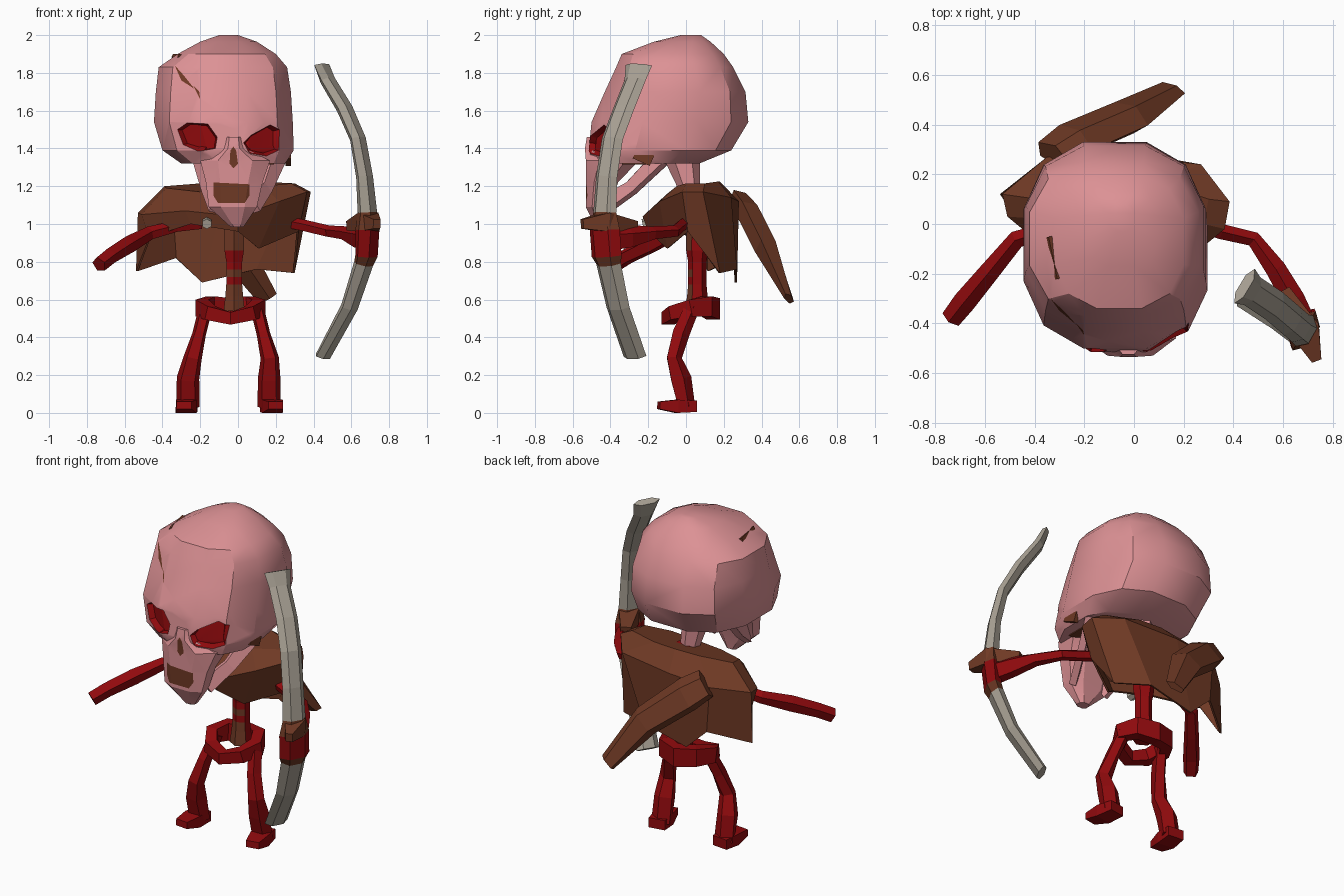
import bpy, bmesh, math
from mathutils import Vector

if "Cube" in bpy.data.objects:
    bpy.data.objects.remove(bpy.data.objects["Cube"])

COLOURS = {"pink_bone": (0.72, 0.285, 0.30), "red_bone": (0.28, 0.003, 0.004),
           "brown_cloth": (0.158, 0.041, 0.018), "grey_bone": (0.40, 0.36, 0.30)}
MATS = []
for key, c in COLOURS.items():
    m = bpy.data.materials.new(key)
    m.diffuse_color = (*c, 1)
    m.use_nodes = True
    m.node_tree.nodes["Principled BSDF"].inputs["Base Color"].default_value = m.diffuse_color
    MATS.append(m)
PINK, RED, BROWN, GREY = range(4)


def finish(bm, name, mat=None, smooth=None):
    bmesh.ops.recalc_face_normals(bm, faces=bm.faces)
    if mat is not None:
        for f in bm.faces:
            f.material_index = mat
    me = bpy.data.meshes.new(name)
    bm.to_mesh(me)
    bm.free()
    for m in MATS:
        me.materials.append(m)
    ob = bpy.data.objects.new(name, me)
    bpy.context.collection.objects.link(ob)
    if smooth:
        bpy.ops.object.select_all(action='DESELECT')
        ob.select_set(True)
        bpy.context.view_layer.objects.active = ob
        bpy.ops.object.shade_smooth_by_angle(angle=math.radians(smooth))
    return ob


def skin(rings, closed=False, caps=True):
    """Bridge rings of points with quads."""
    bm = bmesh.new()
    vs = [[bm.verts.new(p) for p in r] for r in rings]
    n = len(vs[0])
    for i in range(len(vs) if closed else len(vs) - 1):
        a, b = vs[i], vs[(i + 1) % len(vs)]
        for j in range(n):
            k = (j + 1) % n
            bm.faces.new((a[j], a[k], b[k], b[j]))
    if caps and not closed:
        bm.faces.new(vs[0])
        bm.faces.new(vs[-1])
    return bm


def tube(path, hint, sides=5, closed=False):
    """Limb through (x, y, z, half_along_hint, half_across)."""
    pts = [Vector(p[:3]) for p in path]
    n, rings = len(pts), []
    for i, p in enumerate(path):
        a = pts[(i - 1) % n] if closed else pts[max(i - 1, 0)]
        b = pts[(i + 1) % n] if closed else pts[min(i + 1, n - 1)]
        t = (b - a).normalized()
        h = Vector(hint)
        u = (h - t * h.dot(t)).normalized()
        v = t.cross(u)
        s, ph = (1.41, math.pi / 4) if sides == 4 else (1.08, 0)
        rings.append([pts[i] + u * p[3] * s * math.cos(ph + math.tau * k / sides)
                      + v * p[4] * s * math.sin(ph + math.tau * k / sides)
                      for k in range(sides)])
    return skin(rings, closed)


def level_loft(levels, sides, power):
    """Horizontal rounded rings given as (z, left, right, front, back)."""
    norm = math.cos(math.pi / sides) ** power

    def sp(v):
        return math.copysign(abs(v) ** power, v) / norm
    rings = []
    for z, xl, xr, yf, yb in levels:
        ang = [math.tau * (k + 0.5) / sides for k in range(sides)]
        rings.append([((xl + xr) / 2 + (xr - xl) / 2 * sp(math.cos(a)),
                       (yf + yb) / 2 + (yb - yf) / 2 * sp(math.sin(a)), z) for a in ang])
    bm = skin(rings)
    bmesh.ops.recalc_face_normals(bm, faces=bm.faces)
    bmesh.ops.triangulate(bm, faces=bm.faces)
    return bm


def cut_patch(bm, poly, mat, depth=0.0, back=-0.05):
    """Cut a convex (x, z) outline into the front faces, colour it and recess it."""
    cx = sum(p[0] for p in poly) / len(poly)
    cz = sum(p[1] for p in poly) / len(poly)
    lo = (min(p[0] for p in poly), min(p[1] for p in poly))
    hi = (max(p[0] for p in poly), max(p[1] for p in poly))
    edges = []
    for (x0, z0), (x1, z1) in zip(poly, poly[1:] + poly[:1]):
        no = Vector((z1 - z0, 0, x0 - x1)).normalized()
        co = Vector((x0, 0, z0))
        if no.dot(Vector((cx, 0, cz)) - co) < 0:
            no = -no
        edges.append((co, no))
    for co, no in edges:
        faces = []
        for f in bm.faces:
            xs, zs = [v.co.x for v in f.verts], [v.co.z for v in f.verts]
            if (f.calc_center_median().y < back and f.normal.y < 0 and max(xs) > lo[0]
                    and min(xs) < hi[0] and max(zs) > lo[1] and min(zs) < hi[1]):
                faces.append(f)
        geom = set(faces)
        for f in faces:
            geom.update(f.edges)
            geom.update(f.verts)
        bmesh.ops.bisect_plane(bm, geom=list(geom), dist=1e-5, plane_co=co, plane_no=no)
        bm.normal_update()
    inside = []
    for f in bm.faces:
        c = f.calc_center_median()
        if c.y < back and f.normal.y < 0 and all(no.dot(c - co) > 0 for co, no in edges):
            f.material_index = mat
            inside.append(f)
    if depth and inside:
        rim = bmesh.ops.inset_region(bm, faces=inside, thickness=0.008, depth=-depth,
                                     use_even_offset=False)
        for f in rim["faces"]:
            f.material_index = mat
        bm.normal_update()


# Skull with eye sockets and a crack
skull = level_loft([(2.0, -0.10, 0.0, -0.03, 0.08), (1.965, -0.20, 0.10, -0.17, 0.13),
                    (1.90, -0.32, 0.20, -0.34, 0.20), (1.83, -0.42, 0.26, -0.37, 0.25),
                    (1.70, -0.435, 0.28, -0.43, 0.315), (1.54, -0.445, 0.29, -0.50, 0.33),
                    (1.39, -0.40, 0.295, -0.515, 0.24), (1.32, -0.30, 0.25, -0.49, 0.07)], 12, 0.8)
cut_patch(skull, [(-0.32, 1.50), (-0.29, 1.42), (-0.21, 1.385), (-0.12, 1.40),
                  (-0.11, 1.46), (-0.16, 1.53), (-0.27, 1.535)], RED, 0.035)
cut_patch(skull, [(0.03, 1.43), (0.06, 1.375), (0.15, 1.36), (0.215, 1.39),
                  (0.22, 1.50), (0.17, 1.525), (0.07, 1.47)], RED, 0.035)
cut_patch(skull, [(-0.335, 1.84), (-0.30, 1.76), (-0.23, 1.715), (-0.29, 1.79)], BROWN)
cut_patch(skull, [(-0.235, 1.73), (-0.2, 1.66), (-0.205, 1.70)], BROWN)
finish(skull, "skull", smooth=30)
finish(tube([(-0.335, -0.05, 1.885, .015, .01), (-0.30, -0.22, 1.885, .015, .01)],
            (1, 0, -0.5), 4), "crown_crack", BROWN)

# Muzzle with nose hole and open mouth
muzzle = level_loft([(1.46, -0.07, 0.025, -0.525, -0.4), (1.40, -0.085, 0.04, -0.535, -0.4),
                     (1.335, -0.20, 0.17, -0.53, -0.25),
                     (1.22, -0.17, 0.13, -0.53, -0.36), (1.09, -0.155, 0.10, -0.53, -0.40),
                     (0.985, -0.04, 0.03, -0.48, -0.42)], 8, 0.8)
cut_patch(muzzle, [(-0.045, 1.32), (-0.025, 1.295), (0.0, 1.32), (-0.01, 1.39),
                   (-0.025, 1.41), (-0.04, 1.39)], BROWN, 0.0, -0.3)
cut_patch(muzzle, [(-0.105, 1.11), (0.035, 1.11), (0.06, 1.15), (0.06, 1.21),
                   (-0.13, 1.22), (-0.13, 1.15)], BROWN, 0.0, -0.3)
finish(muzzle, "muzzle", smooth=25)

# Jaw struts, cheek hollow, palate and neck stub
for side, x0, x1 in (("left", -0.12, -0.2), ("right", 0.08, 0.21)):
    finish(tube([(x0, -0.43, 1.10, 0.045, 0.02), ((x0 + x1) / 2, -0.29, 1.19, 0.035, 0.02),
                 (x1, -0.13, 1.35, 0.045, 0.02)], (0, 0.5, 1), 4), side + "_jaw", PINK)
finish(tube([(0.266, -0.27, 1.375, 0.03, 0.014), (0.266, -0.18, 1.335, 0.03, 0.014)],
            (0, 0, 1), 4), "cheek_hollow", BROWN)
finish(tube([(0.1, -0.34, 1.318, 0.09, 0.004), (0.1, -0.16, 1.318, 0.09, 0.004)],
            (1, 0, 0), 4), "palate", BROWN)
finish(tube([(-0.06, -0.02, 1.36, 0.09, 0.07), (-0.04, 0.02, 1.18, 0.05, 0.05)],
            (0, 1, 0), 6), "neck", PINK)

# Ragged cape: neck ring, shoulder ring, uneven hem
neck = [(0, -.1, 1.16), (.13, -.05, 1.2), (.28, .0, 1.215), (.3, .1, 1.215), (.1, .17, 1.225),
        (-.05, .18, 1.225), (-.2, .16, 1.215), (-.39, .1, 1.2), (-.38, .02, 1.19), (-.2, -.06, 1.17)]
shoulder = [(0, -.23, 1.04), (.22, -.14, 1.12), (.365, -.02, 1.17), (.385, .09, 1.17),
            (.27, .24, 1.14), (-.08, .28, 1.12), (-.35, .27, 1.1), (-.53, .12, 1.06),
            (-.51, .03, 1.05), (-.28, -.16, 1.07)]
hem = [(0, -.2, .96), (.11, -.1, .87), (.32, .01, .96), (.3, .18, .74), (.1, .27, .76),
       (-.19, .27, .69), (-.33, .27, .82), (-.54, .12, .75), (-.47, .02, .93), (-.25, -.15, 1.0)]
bm = skin([neck, shoulder, hem], caps=False)
bm.verts.ensure_lookup_table()
bm.faces.new(bm.verts[:10])
cape = finish(bm, "cape", BROWN)
sol = cape.modifiers.new("cloth_thickness", 'SOLIDIFY')
sol.thickness = 0.012

# Trailing cloth tail and cape stud
finish(tube([(-0.33, 0.28, 1.12, 0.085, 0.05), (-0.24, 0.335, 1.05, 0.10, 0.06),
             (-0.02, 0.43, 0.865, 0.09, 0.06), (0.155, 0.545, 0.605, 0.055, 0.02)],
            (0.3, -0.5, 0.9), 5), "cloth_tail", BROWN)
finish(tube([(-0.165, -0.23, 1.0, 0.025, 0.025), (-0.165, -0.18, 1.01, 0.025, 0.025)],
            (0, 0, 1), 6), "cape_stud", GREY)

# Spine: brown front with red bands, red sides and back
spine = tube([(-0.02, 0.06, z, r, r) for z, r in
              ((0.54, .06), (0.62, .05), (0.68, .045), (0.72, .045), (0.76, .045), (0.80, .045),
               (0.86, .055), (0.90, .055), (1.2, .05))], (0, 1, 0), 6)
for f in spine.faces:
    z = f.calc_center_median().z
    band = 0.68 < z < 0.72 or 0.76 < z < 0.87
    f.material_index = RED if band or f.calc_center_median().y > 0.05 else BROWN
finish(spine, "spine")

# Pelvis ring, taller at the back
ring = []
for k in range(8):
    a = math.tau * k / 8
    ring.append((-0.04 + 0.15 * math.cos(a), 0.025 + 0.12 * math.sin(a),
                 0.525 + 0.025 * math.sin(a) + 0.03 * abs(math.cos(a)),
                 0.045 + 0.012 * math.sin(a), 0.035))
finish(tube(ring, (0, 0, 1), 4, closed=True), "pelvis", RED)

# Legs and feet
for side, top, knee, foot, toe in (("left", -0.17, -0.24, -0.265, -0.285),
                                   ("right", 0.10, 0.168, 0.165, 0.20)):
    finish(tube([(top, 0.03, 0.56, 0.04, 0.035), ((top + knee) / 2, -0.03, 0.42, 0.045, 0.035),
                 (knee, -0.065, 0.29, 0.04, 0.047), (foot, -0.03, 0.18, 0.055, 0.058),
                 (foot, 0.0, 0.03, 0.045, 0.06)], (0, 1, 0), 5), side + "_leg", RED)
    finish(tube([(foot, 0.05, 0.035, 0.03, 0.05), ((foot + toe) / 2, -0.05, 0.035, 0.035, 0.055),
                 (toe, -0.145, 0.04, 0.02, 0.04)], (0, 0, 1), 4), side + "_foot", RED)

# Arms
finish(tube([(-0.2, 0.02, 1.0, .03, .03), (-0.33, -0.02, 0.985, .03, .03),
             (-0.47, -0.06, 0.95, .035, .035), (-0.58, -0.19, 0.89, .045, .04),
             (-0.68, -0.31, 0.83, .04, .045), (-0.735, -0.38, 0.785, .04, .04)],
            (0, 0, 1), 5), "left_arm", RED)
finish(tube([(0.2, 0.02, 1.02, .03, .03), (0.35, -0.03, 0.99, .03, .03),
             (0.48, -0.06, 0.96, .03, .03), (0.57, -0.18, 0.95, .035, .04),
             (0.64, -0.30, 0.93, .06, .045), (0.69, -0.42, 0.92, .07, .05)],
            (0, 0, 1), 5), "right_arm", RED)

# Bow with wrapped grip coloured by height
bow = tube([(0.445, -0.25, 1.84, .075, .022), (0.475, -0.27, 1.76, .06, .03),
            (0.565, -0.33, 1.61, .06, .033), (0.635, -0.39, 1.45, .06, .032),
            (0.67, -0.42, 1.25, .06, .035), (0.685, -0.43, 1.06, .065, .042),
            (0.685, -0.43, 0.97, .085, .05), (0.68, -0.42, 0.83, .085, .045),
            (0.665, -0.41, 0.79, .07, .04), (0.59, -0.36, 0.56, .065, .035),
            (0.45, -0.27, 0.30, .065, .028)], (0.5, 0.86, 0), 6)
for f in bow.faces:
    z = f.calc_center_median().z
    f.material_index = GREY if z > 1.06 or z < 0.79 else RED if 0.83 < z < 0.97 else BROWN
finish(bow, "bow")
finish(tube([(0.735, -0.55, 1.0, .025, .02), (0.69, -0.43, 1.01, .05, .06),
             (0.60, -0.27, 0.99, .025, .03)], (0, 0, 1), 4), "grip_wrap", BROWN)
